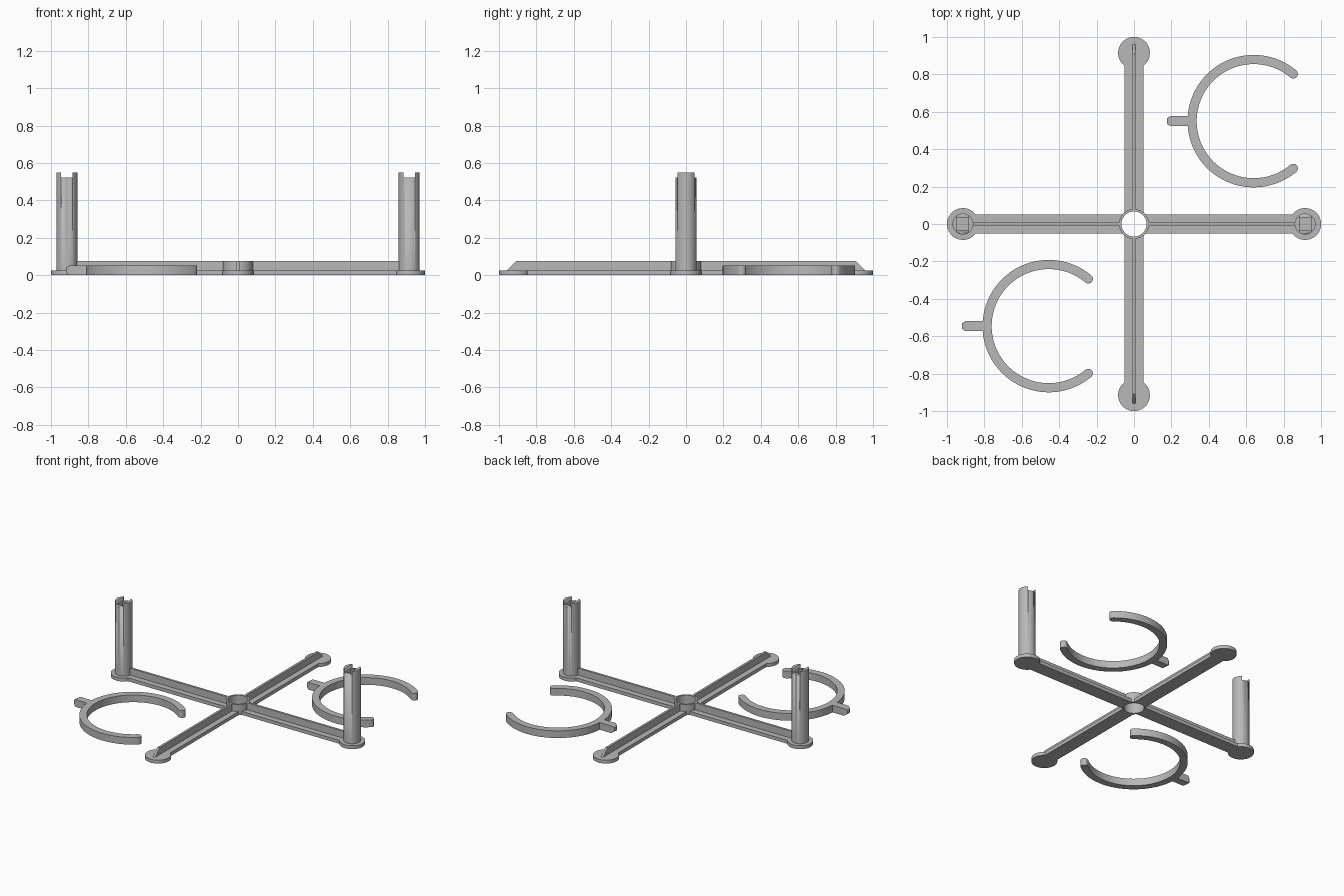
import bpy, bmesh
from math import sin, cos, radians, pi
from mathutils import Matrix, Vector

cube = bpy.data.objects.get("Cube")
if cube:
    bpy.data.objects.remove(cube, do_unlink=True)

grey = bpy.data.materials.new("plain grey")
grey.use_nodes = True
colour = (0.48, 0.48, 0.48, 1)
grey.diffuse_color = colour
grey.node_tree.nodes["Principled BSDF"].inputs["Base Color"].default_value = colour


def arc(r, a, b, n, cx=0, cy=0):
    """Points along an arc, angles in degrees, both ends included."""
    steps = [radians(a + (b - a) * i / n) for i in range(n + 1)]
    return [(cx + r * cos(t), cy + r * sin(t)) for t in steps]


def circle(r, n=64):
    return arc(r, 0, 360, n)[:-1]


def finish(name, bm, matrix=Matrix()):
    bmesh.ops.recalc_face_normals(bm, faces=bm.faces)
    mesh = bpy.data.meshes.new(name)
    bm.to_mesh(mesh)
    bm.free()
    mesh.transform(matrix)
    mesh.materials.append(grey)
    obj = bpy.data.objects.new(name, mesh)
    bpy.context.collection.objects.link(obj)
    bpy.ops.object.select_all(action="DESELECT")
    obj.select_set(True)
    bpy.context.view_layer.objects.active = obj
    bpy.ops.object.shade_smooth_by_angle(angle=radians(30))
    return obj


def prism(name, outline, z0, z1, matrix=Matrix()):
    """Flat outline pulled up from z0 to z1."""
    bm = bmesh.new()
    face = bm.faces.new([bm.verts.new((x, y, z0)) for x, y in outline])
    up = bmesh.ops.extrude_face_region(bm, geom=[face])["geom"]
    moved = [v for v in up if isinstance(v, bmesh.types.BMVert)]
    bmesh.ops.translate(bm, verts=moved, vec=(0, 0, z1 - z0))
    return finish(name, bm, matrix)


def carve(obj, cutters):
    """Cut the cutters out of the object, then drop them."""
    for c in cutters:
        c.hide_render = True
        mod = obj.modifiers.new("cut", "BOOLEAN")
        mod.operation, mod.solver, mod.object = "DIFFERENCE", "EXACT", c
    graph = bpy.context.evaluated_depsgraph_get()
    mesh = bpy.data.meshes.new_from_object(obj.evaluated_get(graph))
    obj.modifiers.clear()
    obj.data = mesh
    for c in cutters:
        bpy.data.objects.remove(c, do_unlink=True)


BASE, RIB, REACH = 0.025, 0.075, 0.915

# Central hub: an open tube
bm = bmesh.new()
rings = [[bm.verts.new((x, y, z)) for x, y in circle(r)]
         for r, z in ((0.08, 0), (0.08, RIB), (0.067, RIB), (0.067, 0))]
for k in range(4):
    a, b = rings[k], rings[(k + 1) % 4]
    for i in range(64):
        j = (i + 1) % 64
        bm.faces.new((a[i], a[j], b[j], b[i]))
finish("hub", bm)

# Four arms, each with an upright rib and a round foot
for i, side in enumerate(("left", "back", "right", "front")):
    turn = Matrix.Rotation(i * pi / 2, 4, "Z")
    prism(side + "_arm", arc(0.07, 45, -45, 12) + [(REACH, -0.05), (REACH, 0.05)],
          0, BASE, turn)
    prism(side + "_foot", circle(0.085), 0, BASE,
          turn @ Matrix.Translation((REACH, 0, 0)))
    # Rib profile drawn in x and z, with a sloping outer end
    stand = Matrix.Rotation(pi / 2, 4, "X")
    prism(side + "_rib", [(0.073, 0.01), (0.96, 0.01), (0.96, BASE),
                          (0.91, RIB), (0.073, RIB)], -0.008, 0.008, turn @ stand)

# Two posts with a slotted top and a square socket
for side, x in (("left", REACH), ("right", -REACH)):
    place = Matrix.Translation((x, 0, 0))
    post = prism(side + "_post", circle(0.056), 0.01, 0.55, place)
    w = 0.031
    slot = prism("slot_cutter", [(-w, -0.1), (w, -0.1), (w, 0.1), (-w, 0.1)],
                 0.522, 0.6, place)
    socket = prism("socket_cutter", [(-w, -w), (w, -w), (w, w), (-w, w)],
                   0.47, 0.58, place)
    carve(post, [slot, socket])

# Two open clip rings with rounded ends and a tapered tab
OUT, INN, GAP, HIGH = 0.354, 0.305, 50, 0.052
MID, CAP = (OUT + INN) / 2, (OUT - INN) / 2
for side, cx, cy in (("back", 0.64, 0.55), ("front", -0.456, -0.546)):
    place = Matrix.Translation((cx, cy, 0))
    ex, ey = MID * cos(radians(GAP)), MID * sin(radians(GAP))
    outline = (arc(OUT, GAP, 360 - GAP, 72)
               + arc(CAP, -GAP, 180 - GAP, 10, ex, -ey)[1:-1]
               + arc(INN, 360 - GAP, GAP, 72)
               + arc(CAP, 180 + GAP, 360 + GAP, 10, ex, ey)[1:-1])
    prism(side + "_clip_ring", outline, 0, HIGH, place)

    bm = bmesh.new()
    loops = []
    for x, s in ((-0.33, 1), (-0.445, 1), (-0.464, 0.55)):
        loops.append([bm.verts.new((x, y * s * 0.027, HIGH / 2 * (1 + z * s)))
                      for y, z in ((-1, -1), (1, -1), (1, 1), (-1, 1))])
    for a, b in zip(loops, loops[1:]):
        for i in range(4):
            j = (i + 1) % 4
            bm.faces.new((a[i], a[j], b[j], b[i]))
    bm.faces.new(loops[0])
    bm.faces.new(loops[-1])
    finish(side + "_clip_tab", bm, place)
